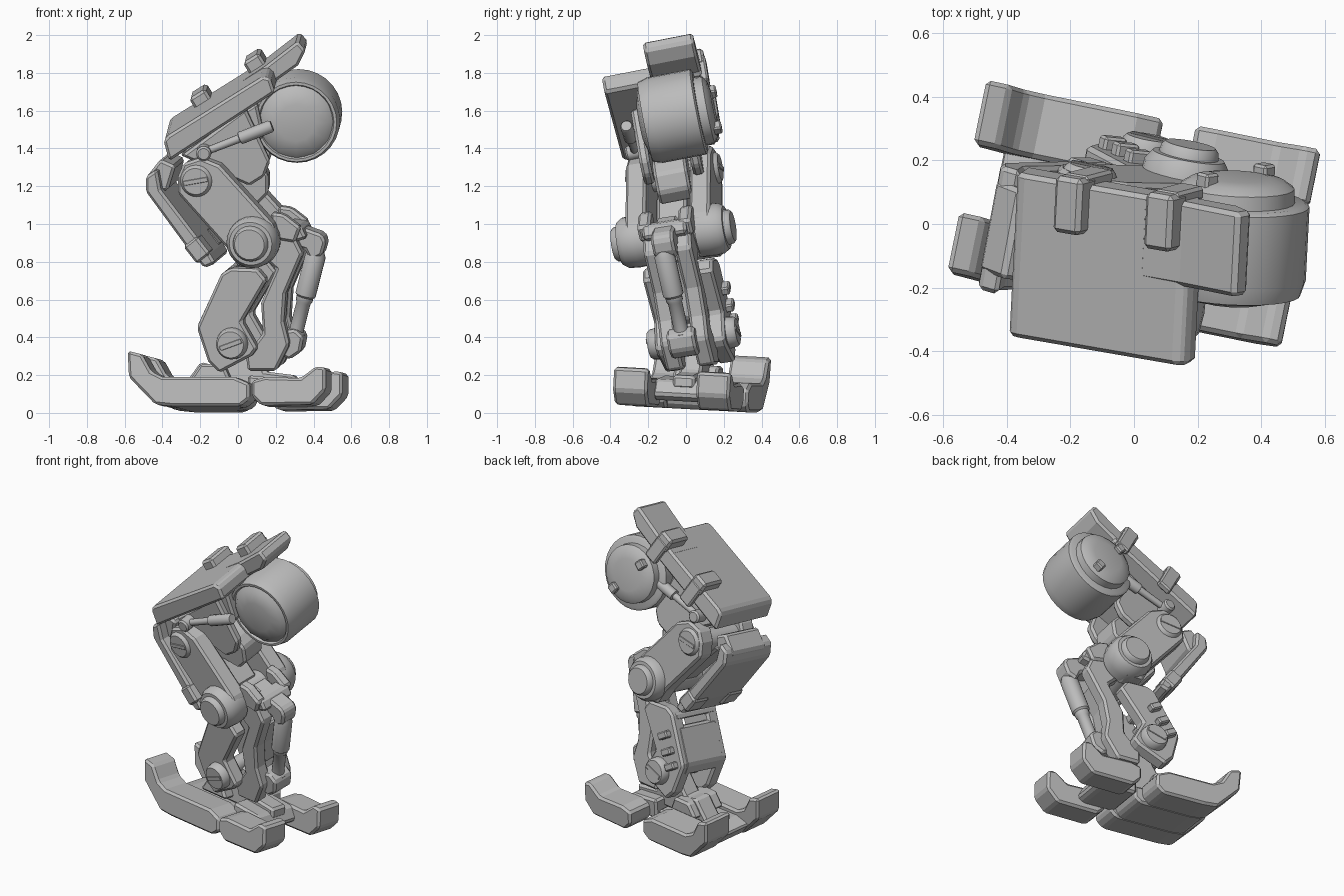
import bpy, bmesh, math
from mathutils import Vector

if "Cube" in bpy.data.objects:
    bpy.data.objects.remove(bpy.data.objects["Cube"])

grey = bpy.data.materials.new("plain grey")
grey.use_nodes = True
grey.diffuse_color = (0.5, 0.5, 0.5, 1)
grey.node_tree.nodes["Principled BSDF"].inputs["Base Color"].default_value = (0.5, 0.5, 0.5, 1)

# Each group has a sideways axis and a middle depth along it
FOOT = (Vector((0.2, 0.98, -0.055)).normalized(), 0.03)
LEG = (Vector((0.18, 0.96, 0.15)).normalized(), 0.1)
TOP = (Vector((0.05, 0.975, 0.19)).normalized(), 0.18)


def place(x, z, k, frame):
    """Point at x, z lying at depth k along the sideways axis."""
    a = frame[0]
    return Vector((x, (k - a.x * x - a.z * z) / a.y, z))


def finish(name, bm, bevel=0.0):
    bmesh.ops.recalc_face_normals(bm, faces=bm.faces)
    mesh = bpy.data.meshes.new(name)
    bm.to_mesh(mesh)
    bm.free()
    mesh.materials.append(grey)
    ob = bpy.data.objects.new(name, mesh)
    bpy.context.scene.collection.objects.link(ob)
    if bevel:
        mod = ob.modifiers.new("bevel", "BEVEL")
        mod.width = bevel
        mod.segments = 1
        mod.limit_method = "ANGLE"
    else:
        bpy.ops.object.select_all(action="DESELECT")
        ob.select_set(True)
        bpy.context.view_layer.objects.active = ob
        bpy.ops.object.shade_smooth_by_angle(angle=math.radians(35))
    return ob


def slab(name, pts, frame, a, b, ref=None, bevel=0.014):
    """Side outline pushed sideways from depth a to depth b."""
    ref = a if ref is None else ref
    bm = bmesh.new()
    base = [place(x, z, ref, frame) for x, z in pts]
    verts = [bm.verts.new(p + (a - ref) * frame[0]) for p in base]
    face = bm.faces.new(verts)
    new = bmesh.ops.extrude_face_region(bm, geom=[face])["geom"]
    bmesh.ops.translate(bm, vec=(b - a) * frame[0],
                        verts=[g for g in new if isinstance(g, bmesh.types.BMVert)])
    return finish(name, bm, bevel)


def pair(name, pts, frame, a, b, bevel=0.014):
    m = 2 * frame[1]
    slab("right_" + name, pts, frame, a, b, a, bevel)
    slab("left_" + name, pts, frame, m - b, m - a, a, bevel)


def turn(name, origin, axis, rings, sides=24):
    """Turned part: rings of (distance along axis, radius)."""
    axis = axis.normalized()
    e1 = axis.cross(Vector((0, 0, 1))).normalized()
    e2 = axis.cross(e1)
    bm = bmesh.new()
    loops = []
    for t, r in rings:
        loops.append([bm.verts.new(origin + axis * t + r * (e1 * math.cos(i * math.tau / sides)
                      + e2 * math.sin(i * math.tau / sides))) for i in range(sides)])
    for p, q in zip(loops, loops[1:]):
        for i in range(sides):
            j = (i + 1) % sides
            bm.faces.new((p[i], p[j], q[j], q[i]))
    bm.faces.new(loops[0])
    bm.faces.new(loops[-1])
    return finish(name, bm)


def disc_pair(name, x, z, frame, k, rings, sides=24):
    """Matching discs on both outer sides; rings step inward from depth k."""
    o = place(x, z, k, frame)
    turn("right_" + name, o, frame[0], rings, sides)
    turn("left_" + name, o + 2 * (frame[1] - k) * frame[0], -frame[0], rings, sides)


def box_pts(x, z, w, h, deg=0):
    c, s = math.cos(math.radians(deg)), math.sin(math.radians(deg))
    return [(x + c * u * w / 2 - s * v * h / 2, z + s * u * w / 2 + c * v * h / 2)
            for u, v in ((-1, -1), (1, -1), (1, 1), (-1, 1))]


def heel_pts(end):
    return [(-.587, .33), (-.58, .19), (-.44, .045), (-.35, .036), (end - .05, .036), (end, .075),
            (end, .155), (end - .08, .19), (-.4, .19), (-.46, .22), (-.51, .31)]


# Foot: heel rails with raised tips, front toes, bridges
slab("right_heel", heel_pts(.06), FOOT, -.28, -.09)
slab("left_heel", heel_pts(-.03), FOOT, .13, .335, -.28)
slab("heel_bridge", [(-.5, .13), (-.43, .045), (-.35, .036), (-.02, .036), (.02, .07), (.02, .14),
                     (-.15, .15), (-.4, .16)], FOOT, -.11, .15, -.28)
toe = [(.07, .17), (.14, .19), (.33, .185), (.41, .247), (.462, .24), (.462, .12),
       (.39, .045), (.12, .04), (.07, .09)]
slab("right_toe", toe, FOOT, -.295, -.11)
slab("left_toe", toe, FOOT, .155, .335, -.29)
slab("toe_bridge", [(.05, .07), (.26, .07), (.3, .1), (.26, .18), (.05, .2)], FOOT, -.12, .17)
slab("ankle_base", [(-.3, .13), (-.2, .27), (-.12, .25), (-.02, .4), (.08, .38), (.14, .22),
                    (.3, .2), (.3, .13)], FOOT, -.02, .1)
slab("heel_cap", [(-.26, .17), (-.2, .26), (-.08, .26), (-.04, .17)], FOOT, -.09, .15)

# Calf: side plates, back panel with a window, ankle pivots, ribs
calf = [(-.09, .735), (-.04, .765), (.1, .76), (.15, .70), (.02, .48), (.1, .34), (.07, .3),
        (-.1, .21), (-.16, .27), (-.22, .45)]
pair("calf_plate", calf, LEG, -.09, -.0)
slab("calf_back_panel", [(-.125, .665), (-.222, .455), (-.2, .38), (-.15, .4), (-.165, .46), (-.075, .65)],
     LEG, -.06, .26, -.09)
slab("calf_top_bar", [(-.092, .735), (-.108, .7), (-.06, .69), (-.045, .74)], LEG, -.06, .26, -.09, .008)
ankle_rings = [(0, .07), (.012, .08), (.05, .085), (.1, .085)]
disc_pair("ankle_pivot", -.04, .36, LEG, -.14, ankle_rings)
pair("ankle_pivot_slot", box_pts(-.04, .36, .12, .025, 20), LEG, -.146, -.139, 0.002)
turn("ankle_axle", place(-.04, .36, -.1, LEG), LEG[0], [(0, .05), (.4, .05)])
for i, (x, z) in enumerate([(-.06, .6), (-.1, .51), (-.14, .43)]):
    slab(f"calf_rib_{i}", box_pts(x, z, .08, .045, -30), LEG, .27, .33, -.09, .008)

# Shin links and the piston in front
shin = [(.1, .95), (.27, .98), (.34, .84), (.25, .63), (.24, .48), (.27, .36), (.2, .22),
        (.05, .22), (.04, .3), (.13, .42), (.12, .58), (.2, .76), (.1, .85)]
pair("shin_link", shin, LEG, -.03, .06)
slab("shin_web", [(.2, .76), (.3, .78), (.24, .62), (.23, .48), (.15, .45), (.14, .58)],
     LEG, .04, .16, 0)
pair("knee_bracket_arm", [(.17, 1.06), (.24, 1.05), (.33, .98), (.3, .9), (.18, .92)], LEG, -.045, .025)
slab("knee_bracket_yoke", [(.25, 1.0), (.33, .985), (.36, .92), (.29, .9)], LEG, -.02, .22, -.03)
slab("knee_bracket", [(.2, 1.03), (.3, .99), (.44, .94), (.46, .9), (.44, .83), (.38, .8),
                      (.35, .86), (.2, .91)], LEG, .04, .16, .02)
slab("piston_foot", [(.17, .33), (.2, .43), (.3, .44), (.345, .4), (.33, .32), (.27, .28)],
     LEG, .02, .17)
p, q = place(.42, .87, .09, LEG), place(.29, .36, .1, LEG)
n = (q - p).length
turn("shin_piston", p, q - p, [(0, .035), (.04, .055), (n * .48, .055), (n * .5, .045), (n * .54, .045),
                               (n * .56, .038), (n * .85, .038), (n * .87, .05), (n, .05)], 16)

# Knee
disc_pair("knee_joint", .06, .89, LEG, -.225, [(0, .08), (.01, .09), (.035, .095), (.036, .115),
                                             (.065, .135), (.13, .14), (.185, .135)])
turn("knee_axle", place(.06, .89, -.1, LEG), LEG[0], [(0, .085), (.4, .085)])

# Thigh side plates, hip pivots and rear shield
thigh = [(-.32, 1.25), (-.29, 1.32), (-.2, 1.35), (-.1, 1.31), (.19, .99), (.2, .88),
         (.12, .77), (0, .77), (-.06, .87), (-.32, 1.16)]
pair("thigh_plate", thigh, LEG, -.13, -.02)
disc_pair("hip_pivot", -.225, 1.225, LEG, -.15, [(0, .07), (.01, .08), (.04, .095), (.1, .095)])
pair("hip_pivot_slot", box_pts(-.225, 1.225, .13, .025, 10), LEG, -.156, -.149, 0.002)
turn("hip_axle", place(-.225, 1.225, -.1, LEG), LEG[0], [(0, .07), (.4, .07)])
shield = [(-.49, 1.25), (-.43, 1.29), (-.41, 1.18), (-.15, .84), (-.12, .79), (-.18, .765),
          (-.27, .87), (-.49, 1.17)]
slab("rear_shield", shield, LEG, -.1, .3)
slab("rear_shield_cap", [(-.495, 1.24), (-.42, 1.335), (-.34, 1.3), (-.38, 1.17), (-.46, 1.16)],
     LEG, -.04, .25, -.08)
pair("rear_shield_flap", box_pts(-.22, .86, .12, .09, -52), LEG, -.11, .02)
slab("thigh_core", [(-.3, 1.2), (-.18, 1.3), (.1, .98), (.0, .9)], LEG, .02, .18, -.05)

# Hull under the roof, and the pelvis
slab("hull", [(-.31, 1.36), (-.2, 1.45), (.1, 1.64), (.14, 1.46), (.03, 1.4), (-.12, 1.32)],
     TOP, .06, .32)
slab("pelvis", [(-.18, 1.28), (-.05, 1.36), (.1, 1.32), (.16, 1.26), (.16, 1.16), (.1, 1.1), (-.05, 1.14)],
     TOP, .08, .26)
pair("hull_cheek", [(-.3, 1.36), (.04, 1.61), (.17, 1.33), (.14, 1.25), (.06, 1.2), (-.12, 1.28)],
     TOP, .02, .075)

# Sloping roof plate, cut back at its near upper corner
roof = [(-.395, 1.44), (-.37, 1.468), (.13, 1.78), (.17, 1.77), (.195, 1.695),
        (-.29, 1.38), (-.365, 1.33)]
slab("roof_plate", roof, TOP, -.09, .435, bevel=.014)
slab("roof_extension", [(.0, 1.7), (.13, 1.785), (.302, 1.918), (.345, 1.87), (.305, 1.79), (.05, 1.61)],
     TOP, .165, .435, -.085, .014)
for i, (x, z) in enumerate([(-.21, 1.575), (.075, 1.765)]):
    slab(f"roof_clip_{i}", box_pts(x, z, .1, .1, 32), TOP, .28, .46, -.085, .014)
    slab(f"roof_clip_leg_{i}", box_pts(x + .04, z - .06, .09, .16, 32), TOP, .42, .465, -.085, .01)

# Drum with a faceted front cap and a bolted back cap
o = place(.308, 1.54, .1, TOP)
turn("drum", o, TOP[0], [(.02, .19), (.0, .2), (.0, .215), (.05, .23), (.285, .23), (.295, .215)], 28)
turn("drum_front_cap", o, TOP[0], [(-.03, .1), (-.012, .17), (.02, .205)], 12)
turn("drum_back_cap", o, TOP[0], [(.27, .185), (.34, .18), (.36, .15), (.37, .1)])
for i, a in enumerate((2.4, 5.4)):
    x, z = .308 + .13 * math.cos(a), 1.54 + .13 * math.sin(a)
    slab(f"drum_bolt_{i}", box_pts(x, z, .055, .055, math.degrees(a)), TOP, .44, .495, .1, .008)

# Control rods on both sides
for side, shift in (("right", 0), ("left", .38)):
    p = place(-.18, 1.38, -.01, TOP) + shift * TOP[0]
    q = place(.18, 1.52, -.01, TOP) + shift * TOP[0]
    n = (q - p).length
    turn(side + "_control_rod", p, q - p, [(0, .02), (n * .52, .022), (n * .53, .034),
                                           (n * .97, .034), (n, .028)], 14)
    turn(side + "_rod_knuckle", p - .05 * TOP[0], TOP[0], [(0, .03), (.01, .04), (.09, .04), (.1, .03)], 14)
